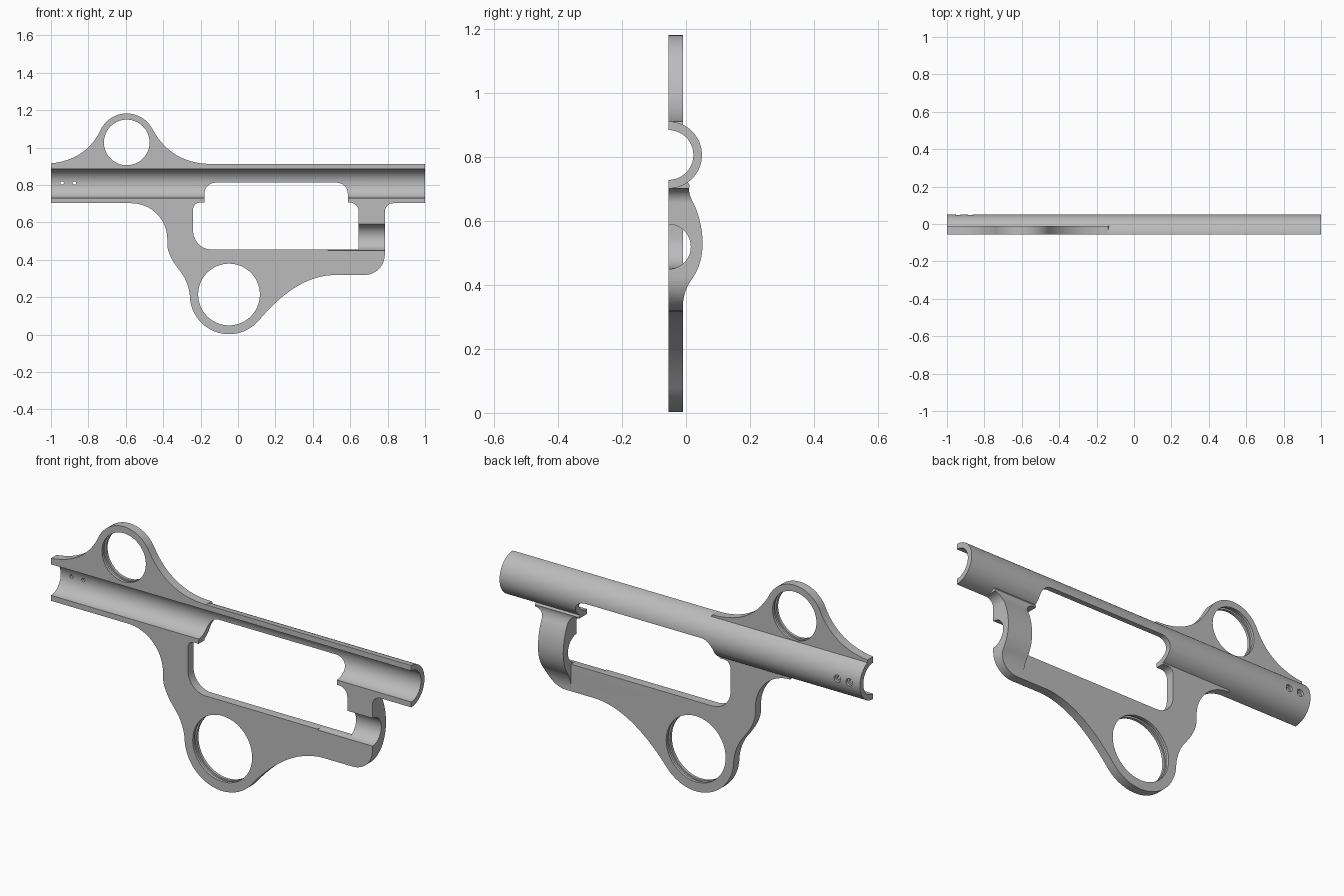
import bpy, bmesh, math

old = bpy.data.objects.get("Cube")
if old:
    bpy.data.objects.remove(old, do_unlink=True)

FRONT, BACK = -0.055, -0.01      # flat faces of the plate
TUBE_Z, TUBE_R, BORE_R = 0.807, 0.105, 0.078
DEEP = -0.09                     # rough front, trimmed flat later

grey = bpy.data.materials.new("plain grey")
grey.use_nodes = True
grey.diffuse_color = (0.5, 0.5, 0.5, 1)
grey.node_tree.nodes["Principled BSDF"].inputs["Base Color"].default_value = (0.5, 0.5, 0.5, 1)


def arc(cx, cz, r, a0, a1, n=12):
    angles = [math.radians(a0 + (a1 - a0) * i / n) for i in range(n + 1)]
    return [(cx + r * math.cos(a), cz + r * math.sin(a)) for a in angles]


def circle(cx, cz, r, n=64):
    return arc(cx, cz, r, 0, 360, n)[:-1]


def bend(p, c, q, n=14):
    ts = [i / n for i in range(n + 1)]
    return [tuple((1 - t) ** 2 * p[k] + 2 * t * (1 - t) * c[k] + t * t * q[k] for k in (0, 1)) for t in ts]


def prism(name, points, lo, hi, axis="y"):
    """Extrude an outline along y (points are x, z) or along x (points are y, z)."""
    clean = [p for i, p in enumerate(points) if math.dist(p, points[i - 1]) > 1e-5]
    bm = bmesh.new()
    place = (lambda p, d: (p[0], d, p[1])) if axis == "y" else (lambda p, d: (d, p[0], p[1]))
    a = [bm.verts.new(place(p, lo)) for p in clean]
    b = [bm.verts.new(place(p, hi)) for p in clean]
    bm.faces.new(a)
    bm.faces.new(b[::-1])
    for i in range(len(a)):
        bm.faces.new((a[i - 1], a[i], b[i], b[i - 1]))
    bmesh.ops.recalc_face_normals(bm, faces=bm.faces)
    mesh = bpy.data.meshes.new(name)
    bm.to_mesh(mesh)
    bm.free()
    mesh.materials.append(grey)
    ob = bpy.data.objects.new(name, mesh)
    bpy.context.collection.objects.link(ob)
    return ob


def box(name, x0, x1, y0, y1, z0, z1):
    return prism(name, [(x0, z0), (x1, z0), (x1, z1), (x0, z1)], y0, y1)


def combine(target, tool, operation, keep=False):
    mod = target.modifiers.new(operation, "BOOLEAN")
    mod.operation, mod.solver, mod.object = operation, "EXACT", tool
    bpy.context.view_layer.objects.active = target
    bpy.ops.object.modifier_apply(modifier=mod.name)
    if not keep:
        bpy.data.objects.remove(tool, do_unlink=True)


# Upper finger ring plate
upper = [(-1, 0.86)]
upper += bend((-1, 0.915), (-0.81, 0.935), (-0.735, 1.093))
upper += arc(-0.595, 1.027, 0.155, 155, 28, 36)
upper += bend((-0.458, 1.10), (-0.358, 0.912), (-0.14, 0.912))
upper += [(-0.10, 0.86)]

# Lower plate with the big ring and the rear corner
lower = [(-0.58, 0.75)]
lower += arc(-0.57, 0.51, 0.192, 90, 0, 16)
lower += bend((-0.378, 0.48), (-0.375, 0.42), (-0.31, 0.34))
lower += bend((-0.31, 0.34), (-0.268, 0.288), (-0.258, 0.212))
lower += arc(-0.048, 0.212, 0.21, 180, 320, 40)
lower += bend((0.113, 0.077), (0.315, 0.318), (0.52, 0.318), 20)
lower += arc(0.675, 0.428, 0.11, -90, 0)
lower += arc(0.83, 0.657, 0.045, 180, 90)
lower += [(0.83, 0.75)]

# Window outline, narrower at the top
window = arc(-0.12, 0.752, 0.06, 180, 90) + arc(0.527, 0.752, 0.06, 90, 0)
window += [(0.587, 0.705)] + arc(0.60, 0.66, 0.045, 90, 0) + [(0.645, 0.454)]
window += arc(-0.14, 0.554, 0.10, 270, 180) + arc(-0.205, 0.67, 0.035, 180, 90)
window += [(-0.18, 0.705)]

# Cross-section of the raised housing behind the rear corner
raised = [(DEEP, 0.30), (BACK, 0.30), (BACK, 0.335)]
raised += bend((BACK, 0.335), (-0.008, 0.38), (0.016, 0.415))
raised += bend((0.016, 0.415), (0.053, 0.465), (0.052, 0.535))
raised += bend((0.052, 0.535), (0.05, 0.60), (0.024, 0.655))
raised += bend((0.024, 0.655), (0.004, 0.69), (0.012, 0.712))
raised += [(0.004, 0.725), (DEEP, 0.725)]

frame = prism("frame", circle(FRONT, TUBE_Z, TUBE_R, 80), -1, 1, "x")
housing = prism("rear_housing", raised, 0.585, 0.86, "x")
combine(housing, box("step_cutter", 0.5, 0.645, -0.2, 0.2, 0.2, 0.6), "DIFFERENCE")
combine(housing, prism("outline_cutter", lower, -0.2, 0.2), "INTERSECT")

for part in (prism("upper_plate", upper, DEEP, BACK), prism("lower_plate", lower, DEEP, BACK), housing):
    combine(frame, part, "UNION")

# Bore, rear groove, window and flat front
cutters = [
    prism("bore", circle(FRONT, TUBE_Z, BORE_R), -1.1, 1.1, "x"),
    prism("rear_groove", circle(FRONT, 0.52, 0.07), 0.48, 0.9, "x"),
    prism("window", window, -0.3, 0.3),
    box("front_trim", -1.2, 1.2, -0.4, FRONT, -0.2, 1.4),
]

# Ring holes, each with a shallow groove inside
for cx, cz, r in ((-0.595, 1.027, 0.122), (-0.048, 0.214, 0.165)):
    cutters.append(prism("ring_hole", circle(cx, cz, r), -0.3, 0.3))
    cutters.append(prism("ring_groove", circle(cx, cz, r + 0.008), -0.041, -0.024))

# Two countersunk screw holes
for x in (-0.94, -0.875):
    cutters.append(prism("screw_hole", circle(x, 0.81, 0.009, 20), -0.3, 0.3))
    cutters.append(prism("screw_recess", circle(x, 0.81, 0.018, 24), 0.036, 0.3))

for cutter in cutters:
    combine(frame, cutter, "DIFFERENCE")

bpy.ops.object.select_all(action="DESELECT")
frame.select_set(True)
bpy.context.view_layer.objects.active = frame
bpy.ops.object.shade_smooth_by_angle(angle=math.radians(30))
